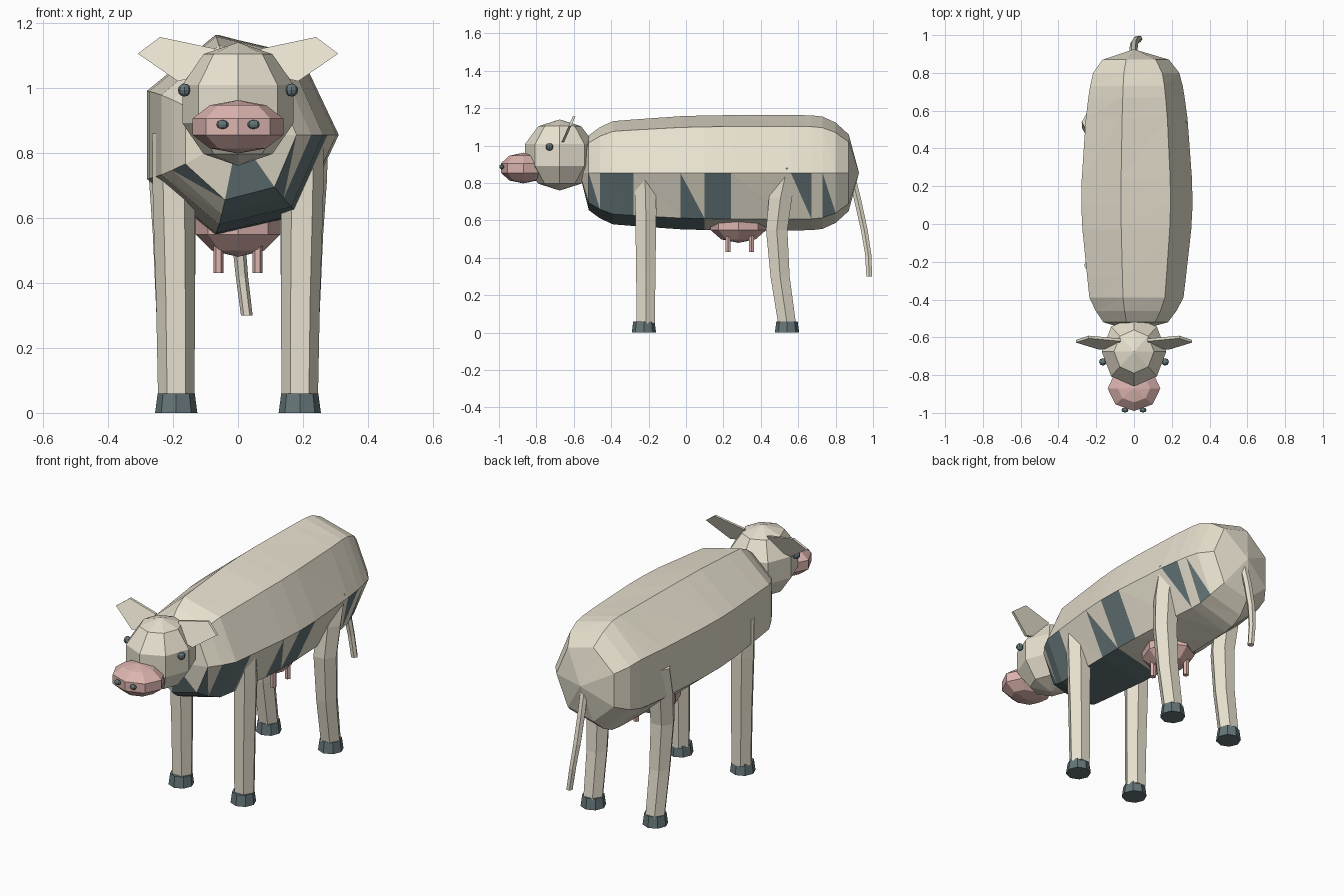
import bpy, bmesh, math
from mathutils import Vector

if "Cube" in bpy.data.objects:
    bpy.data.objects.remove(bpy.data.objects["Cube"])


def material(name, rgb):
    m = bpy.data.materials.new(name)
    m.diffuse_color = (*rgb, 1)
    m.use_nodes = True
    m.node_tree.nodes["Principled BSDF"].inputs["Base Color"].default_value = m.diffuse_color
    return m


cream = material("cream", (0.80, 0.75, 0.62))
dark = material("dark_slate", (0.13, 0.18, 0.19))
pink = material("pink", (0.72, 0.46, 0.43))


def finish(name, bm, *mats):
    bmesh.ops.recalc_face_normals(bm, faces=bm.faces)
    me = bpy.data.meshes.new(name)
    bm.to_mesh(me)
    bm.free()
    ob = bpy.data.objects.new(name, me)
    for m in mats:
        me.materials.append(m)
    bpy.context.collection.objects.link(ob)
    return ob


def ball(name, center, radii, mat, seg=8, rings=5):
    bm = bmesh.new()
    bmesh.ops.create_uvsphere(bm, u_segments=seg, v_segments=rings, radius=1)
    for v in bm.verts:
        v.co = Vector(center) + Vector(a * b for a, b in zip(v.co, radii))
    return finish(name, bm, mat)


def tube(name, path, n, mat):
    """Horizontal n-sided rings at (x, y, z, radius), capped at both ends."""
    bm = bmesh.new()
    rings = [[bm.verts.new((x + r * math.cos(math.tau * k / n),
                            y + r * math.sin(math.tau * k / n), z))
              for k in range(n)] for x, y, z, r in path]
    for p, q in zip(rings, rings[1:]):
        for k in range(n):
            m = (k + 1) % n
            bm.faces.new((p[k], p[m], q[m], q[k]))
    bm.faces.new(rings[0])
    bm.faces.new(rings[-1])
    return finish(name, bm, mat)


# Body: seven-sided barrel along y with pointed ends and dark patches
def body():
    stations = [(-.52, .18, .205), (-.46, .225, .25), (-.39, .262, .283),
                (-.28, .275, .292), (-.03, .303, .31), (.1, .31, .314),
                (.24, .307, .316), (.56, .283, .316), (.67, .268, .315),
                (.73, .258, .308), (.8, .24, .275), (.87, .185, .21)]
    n, zc = 7, 0.855
    bm = bmesh.new()
    rings = [[bm.verts.new((rx * math.cos(math.tau * j / n), y,
                            zc + rz * math.sin(math.tau * j / n)))
              for j in range(n)] for y, rx, rz in stations]
    # (segment, side): which triangles of the quad are dark
    patches = {(0, 6): (0,), (1, 6): (0, 1), (2, 6): (0, 1), (4, 6): (0,),
               (5, 6): (0, 1), (7, 6): (1,), (9, 6): (0,), (0, 4): (0,)}
    patches.update({(i, 5): (0, 1) for i in range(5)})
    for i in range(len(rings) - 1):
        for j in range(n):
            k = (j + 1) % n
            a, b, c, d = rings[i][j], rings[i][k], rings[i + 1][k], rings[i + 1][j]
            for t, tri in enumerate(((a, d, b), (d, c, b))):
                f = bm.faces.new(tri)
                f.material_index = int(t in patches.get((i, j), ()))
    for ring, y in ((rings[0], -.57), (rings[-1], .925)):
        tip = bm.verts.new((0, y, zc))
        for j in range(n):
            f = bm.faces.new((ring[j], ring[(j + 1) % n], tip))
            f.material_index = int(y < 0 and j == 5)
    finish("body", bm, cream, dark)


body()

# Head, muzzle, udder
ball("head", (0, -.675, .95), (.18, .195, .19), cream)
ball("muzzle", (0, -.87, .88), (.147, .126, .082), pink)
ball("udder", (0, .28, .58), (.137, .157, .1), pink)


# Ear: thin leaf leaning backwards
def ear(side, name):
    outline = [(.07, 1.12), (.24, 1.156), (.308, 1.105), (.185, 1.02), (.1, 1.04)]
    bm = bmesh.new()
    layers = [[bm.verts.new((side * x, -.665 + (z - 1.02) * .44 + o, z))
               for x, z in outline] for o in (0, .014)]
    bm.faces.new(layers[0])
    bm.faces.new(layers[1])
    for k in range(5):
        m = (k + 1) % 5
        bm.faces.new((layers[0][k], layers[0][m], layers[1][m], layers[1][k]))
    finish(name, bm, cream)


for s, label in ((-1, "left"), (1, "right")):
    ear(s, label + "_ear")
    ball(label + "_eye", (s * .165, -.73, .993), (.02, .02, .02), dark, 8, 6)
    ball(label + "_nostril", (s * .048, -.985, .887), (.019, .013, .014), dark, 8, 6)

    # Legs with hooves
    front = [(.19, -.215, .05, .056), (.192, -.215, .35, .06),
             (.197, -.215, .65, .065), (.2, -.22, .86, .064)]
    hind = [(.19, .54, .05, .055), (.192, .503, .3, .059), (.196, .485, .55, .066),
            (.203, .505, .72, .071), (.207, .54, .88, .07)]
    for part, path, y in (("front", front, -.225), ("hind", hind, .54)):
        tube(f"{label}_{part}_leg", [(s * x, py, z, r) for x, py, z, r in path], 6, cream)
        tube(f"{label}_{part}_hoof", [(s * .19, y, 0, .065), (s * .19, y, .06, .057)], 8, dark)

    # Teats
    for part, y in (("front", .225), ("rear", .35)):
        tube(f"{label}_{part}_teat", [(s * .06, y, .43, .016), (s * .06, y, .53, .016)], 6, pink)

# Tail
tube("tail", [(0, .885, .84, .022), (-.003, .92, .7, .022), (0, .953, .55, .021),
              (.012, .974, .42, .019), (.027, .98, .3, .018)], 6, cream)
